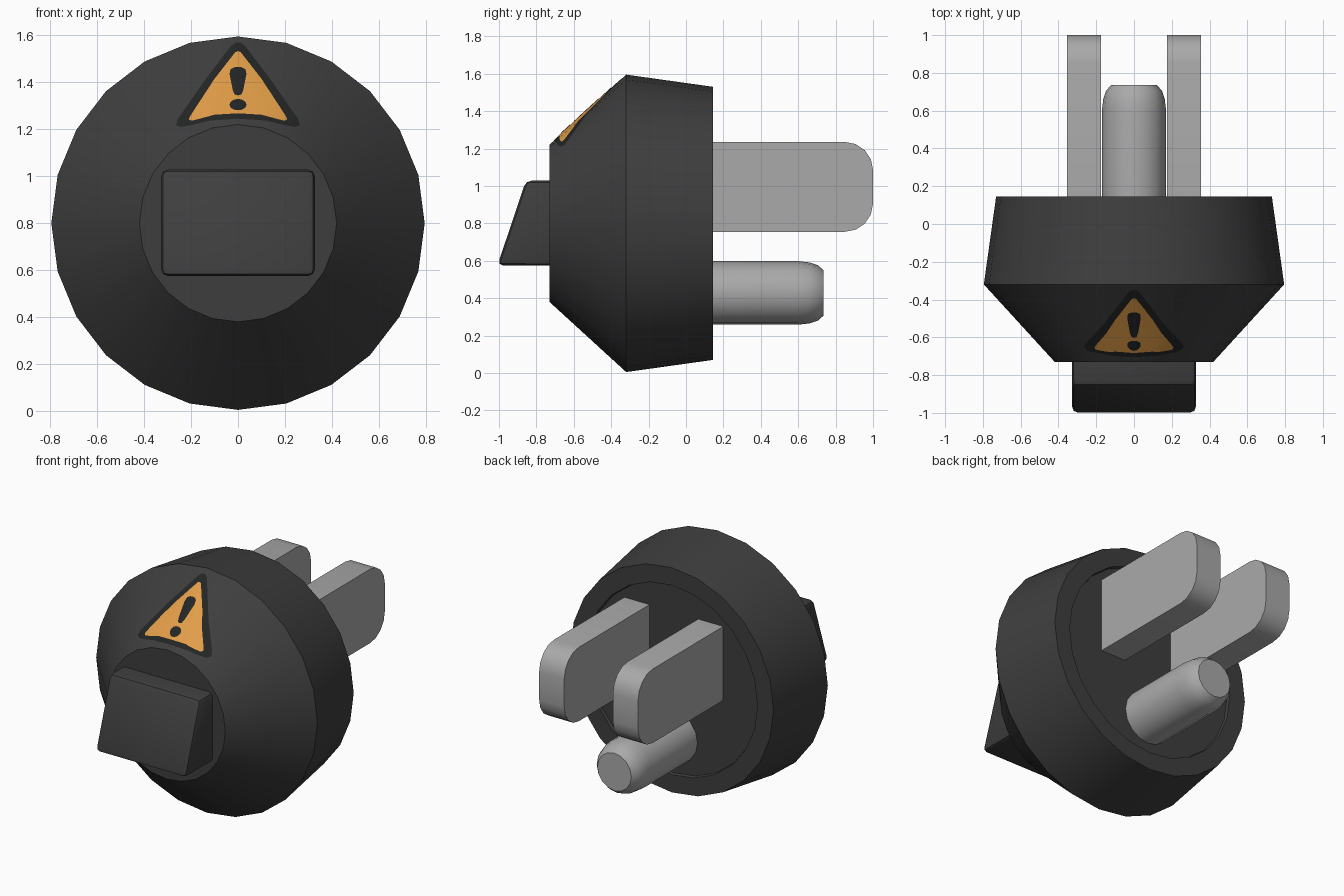
import bpy, bmesh, math
from mathutils import Vector

if "Cube" in bpy.data.objects:
    bpy.data.objects.remove(bpy.data.objects["Cube"])

CZ = 0.8                      # height of the body axis
SIDES = 24
R_FRONT, Y_FRONT = 0.42, -0.73
R_RIM, Y_RIM = 0.795, -0.32


def material(name, r, g, b):
    m = bpy.data.materials.new(name)
    m.diffuse_color = (r, g, b, 1)
    m.use_nodes = True
    m.node_tree.nodes["Principled BSDF"].inputs["Base Color"].default_value = m.diffuse_color
    return m


CHARCOAL = material("charcoal plastic", 0.048, 0.048, 0.048)
METAL = material("grey metal", 0.40, 0.40, 0.40)
ORANGE = material("warning orange", 0.76, 0.34, 0.065)
BLACK = material("sign black", 0.017, 0.018, 0.018)


def finish(bm, name, mat, solid=True):
    if solid:
        bmesh.ops.recalc_face_normals(bm, faces=bm.faces[:])
    me = bpy.data.meshes.new(name)
    bm.to_mesh(me)
    bm.free()
    me.materials.append(mat)
    ob = bpy.data.objects.new(name, me)
    bpy.context.collection.objects.link(ob)
    bpy.ops.object.select_all(action='DESELECT')
    ob.select_set(True)
    bpy.context.view_layer.objects.active = ob
    bpy.ops.object.shade_smooth_by_angle(angle=math.radians(30))
    return ob


def lathe(name, profile, sides, cz, mat):
    """Turn (radius, y) points around a y-axis at height cz, capping both ends."""
    bm = bmesh.new()
    rings = []
    for r, y in profile:
        rings.append([bm.verts.new((r * math.cos(k * math.tau / sides), y,
                                    cz + r * math.sin(k * math.tau / sides)))
                      for k in range(sides)])
    for a, b in zip(rings, rings[1:]):
        for k in range(sides):
            j = (k + 1) % sides
            bm.faces.new((a[k], a[j], b[j], b[k]))
    bm.faces.new(rings[0])
    bm.faces.new(rings[-1])
    return finish(bm, name, mat)


def prism(outline, x0, x1):
    """Extrude a (y, z) outline along x."""
    bm = bmesh.new()
    a = [bm.verts.new((x0, y, z)) for y, z in outline]
    b = [bm.verts.new((x1, y, z)) for y, z in outline]
    n = len(outline)
    bm.faces.new(a)
    bm.faces.new(b)
    for k in range(n):
        j = (k + 1) % n
        bm.faces.new((a[k], a[j], b[j], b[k]))
    bmesh.ops.recalc_face_normals(bm, faces=bm.faces[:])
    return bm


def cone_plate(name, half, lift, mat):
    """Thin plate: mirrored (x, z) half outline laid onto the faceted front cone."""
    pts = half + [(-x, z) for x, z in reversed(half) if x > 0]
    bm = bmesh.new()
    bm.faces.new([bm.verts.new((x, 0, z)) for x, z in pts])
    step = math.tau / SIDES
    # cut along the facet boundaries so every piece lies flat on its facet
    for k in range(3, 10):
        a = k * step
        bmesh.ops.bisect_plane(bm, geom=bm.verts[:] + bm.edges[:] + bm.faces[:],
                               plane_co=(0, 0, CZ),
                               plane_no=(-math.sin(a), 0, math.cos(a)))
    c = math.cos(step / 2)
    slope = (Y_RIM - Y_FRONT) / ((R_RIM - R_FRONT) * c)
    for v in bm.verts:
        d = max(v.co.x * math.cos((k + .5) * step) + (v.co.z - CZ) * math.sin((k + .5) * step)
                for k in range(SIDES))
        v.co.y = Y_FRONT + (d - R_FRONT * c) * slope - lift * 1.45
    return finish(bm, name, mat, solid=False)


# Body with a shallow recess in the back
lathe("plug_body", [(R_FRONT, Y_FRONT), (R_RIM, Y_RIM), (0.73, 0.145),
                    (0.615, 0.145), (0.61, 0.125)], SIDES, CZ, CHARCOAL)

# Round ground pin
lathe("ground_pin", [(0.17, 0.1), (0.17, 0.6), (0.163, 0.66), (0.148, 0.705),
                     (0.122, 0.735)], 16, 0.428, METAL)

# Two flat blades with rounded tips
for side, name in ((-1, "left_blade"), (1, "right_blade")):
    bm = prism([(0.1, 0.755), (1.0, 0.755), (1.0, 1.235), (0.1, 1.235)],
               side * 0.175, side * 0.355)
    tips = [e for e in bm.edges
            if all(v.co.y > 0.9 for v in e.verts)
            and abs(e.verts[0].co.x - e.verts[1].co.x) > 0.1]
    bmesh.ops.bevel(bm, geom=tips, offset=0.15, segments=4, profile=0.5, affect='EDGES')
    finish(bm, name, METAL)

# Wedge-shaped rocker switch on the front
bm = prism([(-0.69, 0.575), (-0.69, 1.028), (-0.856, 1.028), (-1.008, 0.575)],
           -0.328, 0.328)
edges = [e for e in bm.edges if any(v.co.y < -0.75 for v in e.verts)]
bmesh.ops.bevel(bm, geom=edges, offset=0.03, segments=2, profile=0.5, affect='EDGES')
finish(bm, "rocker_switch", CHARCOAL)

# Warning sign: black border, orange field, black exclamation mark
cone_plate("sign_border", [(0, 1.245), (0.12, 1.237), (0.2, 1.217), (0.245, 1.21),
                           (0.264, 1.217), (0.255, 1.245), (0.14, 1.41),
                           (0.03, 1.555), (0.012, 1.568), (0, 1.57)], 0.002, BLACK)
cone_plate("sign_field", [(0, 1.268), (0.1, 1.262), (0.17, 1.243), (0.2, 1.236),
                          (0.21, 1.243), (0.2, 1.262), (0.1, 1.415),
                          (0.012, 1.528), (0, 1.533)], 0.004, ORANGE)
cone_plate("sign_mark_bar", [(0, 1.344), (0.014, 1.348), (0.022, 1.365), (0.036, 1.435),
                             (0.032, 1.456), (0.014, 1.465), (0, 1.466)], 0.006, BLACK)
cone_plate("sign_mark_dot", [(0.036 * math.sin(k * math.pi / 8),
                              1.305 - 0.024 * math.cos(k * math.pi / 8))
                             if 0 < k < 8 else (0, 1.305 - 0.024 * (1 if k == 0 else -1))
                             for k in range(9)], 0.006, BLACK)
